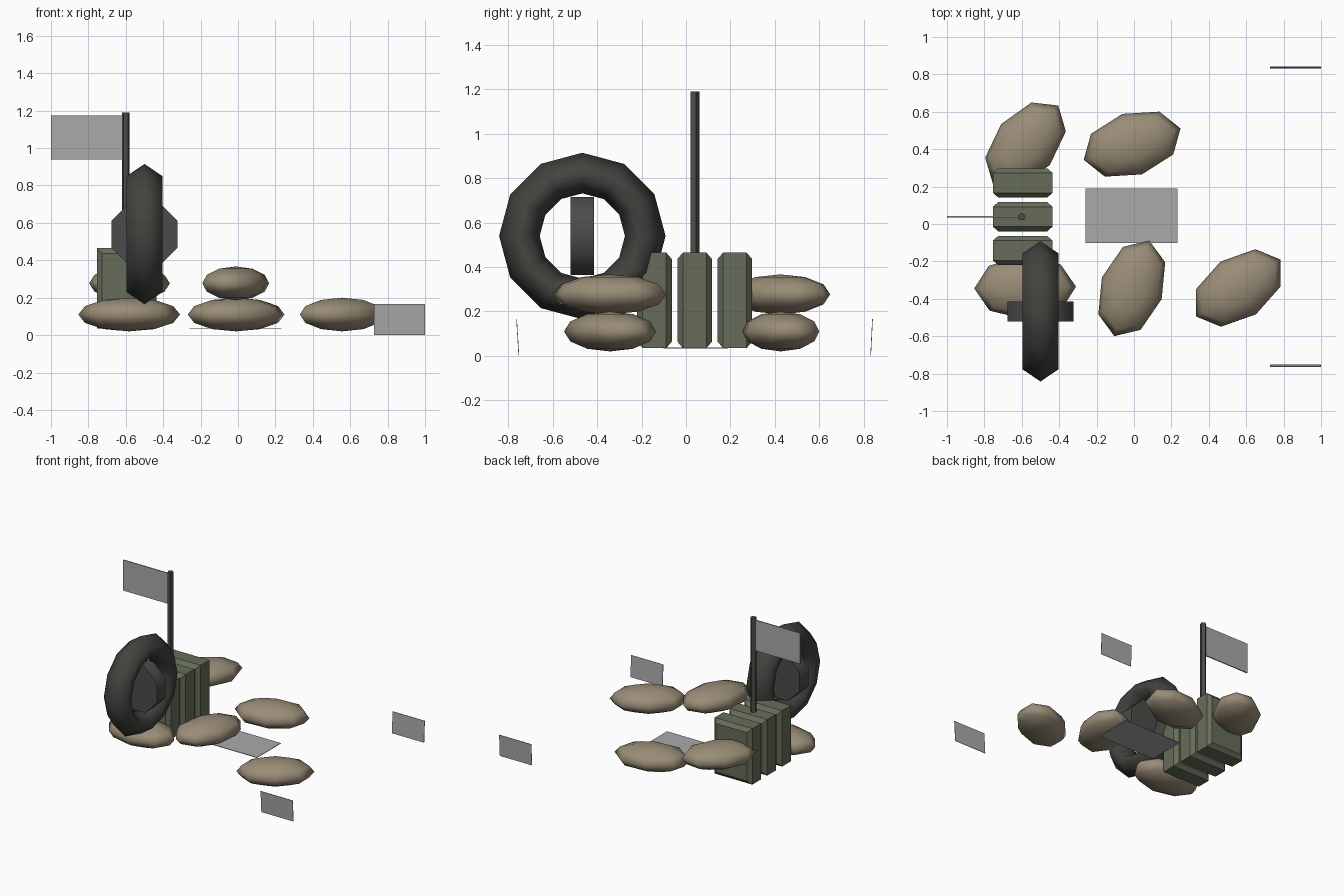
import bpy, bmesh, math
from mathutils import Matrix, Vector

cube = bpy.data.objects.get("Cube")
if cube:
    bpy.data.objects.remove(cube, do_unlink=True)


def material(name, r, g, b):
    m = bpy.data.materials.new(name)
    m.use_nodes = True
    m.diffuse_color = (r, g, b, 1)
    m.node_tree.nodes["Principled BSDF"].inputs["Base Color"].default_value = (r, g, b, 1)
    return m


SAND = material("sand canvas", 0.32, 0.265, 0.185)
GREEN = material("olive metal", 0.135, 0.152, 0.10)
RUBBER = material("black rubber", 0.055, 0.056, 0.05)
STEEL = material("dark steel", 0.07, 0.072, 0.066)
CLOTH = material("grey sheet", 0.40, 0.40, 0.40)


def finish(name, bm, mat, loc, rot=(0, 0, 0), smooth=None):
    bmesh.ops.recalc_face_normals(bm, faces=bm.faces)
    me = bpy.data.meshes.new(name)
    bm.to_mesh(me)
    bm.free()
    me.materials.append(mat)
    ob = bpy.data.objects.new(name, me)
    bpy.context.collection.objects.link(ob)
    ob.location, ob.rotation_euler = loc, rot
    if smooth:
        bpy.ops.object.select_all(action='DESELECT')
        ob.select_set(True)
        bpy.context.view_layer.objects.active = ob
        bpy.ops.object.shade_smooth_by_angle(angle=math.radians(smooth))
    return ob


def bridge(bm, loops, closed=False):
    """Skin a list of vertex rings with quads."""
    count = len(loops[0])
    pairs = list(zip(loops, loops[1:])) + ([(loops[-1], loops[0])] if closed else [])
    for a, b in pairs:
        for i in range(count):
            j = (i + 1) % count
            bm.faces.new((a[i], a[j], b[j], b[i]))


def sandbag(name, x, y, z, turn):
    bm = bmesh.new()
    bmesh.ops.create_uvsphere(bm, u_segments=8, v_segments=6, radius=1)
    bmesh.ops.scale(bm, vec=(0.272, 0.17, 0.09), verts=bm.verts)
    finish(name, bm, SAND, (x, y, z), (0, 0, math.radians(turn)), 80)


def fuel_can(name, y):
    # Slab with chamfered front and back rims
    bm = bmesh.new()
    loops = []
    for d, inset in ((-0.078, 0.029), (-0.053, 0), (0.053, 0), (0.078, 0.029)):
        w, h = 0.16 - inset, 0.215 - inset
        loops.append([bm.verts.new((sx * w, d, sz * h))
                      for sx, sz in ((-1, -1), (1, -1), (1, 1), (-1, 1))])
    bridge(bm, loops)
    bm.faces.new(loops[0])
    bm.faces.new(loops[-1])
    finish(name, bm, GREEN, (-0.595, y, 0.25))


def cylinder(name, radius, depth, sides, mat, loc, rot, spin, smooth):
    bm = bmesh.new()
    bmesh.ops.create_cone(bm, cap_ends=True, segments=sides, radius1=radius,
                          radius2=radius, depth=depth,
                          matrix=Matrix.Rotation(math.radians(spin), 4, 'Z'))
    finish(name, bm, mat, loc, rot, smooth)


def sheet(name, size, loc, tilt=0):
    bm = bmesh.new()
    bmesh.ops.create_cube(bm, size=1)
    bmesh.ops.scale(bm, vec=size, verts=bm.verts)
    finish(name, bm, CLOTH, loc, (tilt, 0, 0))


# Sandbags: four on the ground, two raised
sandbag("sandbag_front_right", -0.582, -0.34, 0.11, 1)
sandbag("sandbag_front_left", 0.557, -0.342, 0.11, 34)
sandbag("sandbag_back_middle", -0.01, 0.427, 0.11, 18)
sandbag("sandbag_raised_front", -0.012, -0.344, 0.277, 70)
sandbag("sandbag_raised_back", -0.58, 0.425, 0.277, 50)

# Row of fuel cans
for i in range(3):
    fuel_can(f"fuel_can_{i + 1}", -0.142 + 0.181 * i)

# Upright tyre, axle along x
bm = bmesh.new()
profile = ((0.375, 0), (0.31, 0.096), (0.252, 0.096),
           (0.192, 0), (0.252, -0.096), (0.31, -0.096))
rings = []
for k in range(12):
    turn = Matrix.Rotation(math.tau * k / 12, 3, 'X')
    rings.append([bm.verts.new(turn @ Vector((w, 0, r))) for r, w in profile])
bridge(bm, rings, closed=True)
finish("tyre", bm, RUBBER, (-0.5, -0.467, 0.54), smooth=80)

# Wheel hub, set crosswise in the tyre
cylinder("wheel_hub", 0.19, 0.106, 8, STEEL, (-0.5, -0.467, 0.54),
         (math.pi / 2, 0, 0), 22.5, 50)

# Flag and its pole
cylinder("flag_pole", 0.022, 0.9, 5, STEEL, (-0.6, 0.038, 0.74), (0, 0, 0), 0, 0)
sheet("flag", (0.39, 0.008, 0.235), (-0.805, 0.038, 1.057))

# Ground sheet and the two outlying panels
sheet("ground_sheet", (0.49, 0.29, 0.004), (-0.013, 0.044, 0.036))
sheet("front_panel", (0.273, 0.003, 0.165), (0.863, -0.758, 0.083), 0.06)
sheet("back_panel", (0.273, 0.003, 0.165), (0.863, 0.836, 0.083), -0.05)
